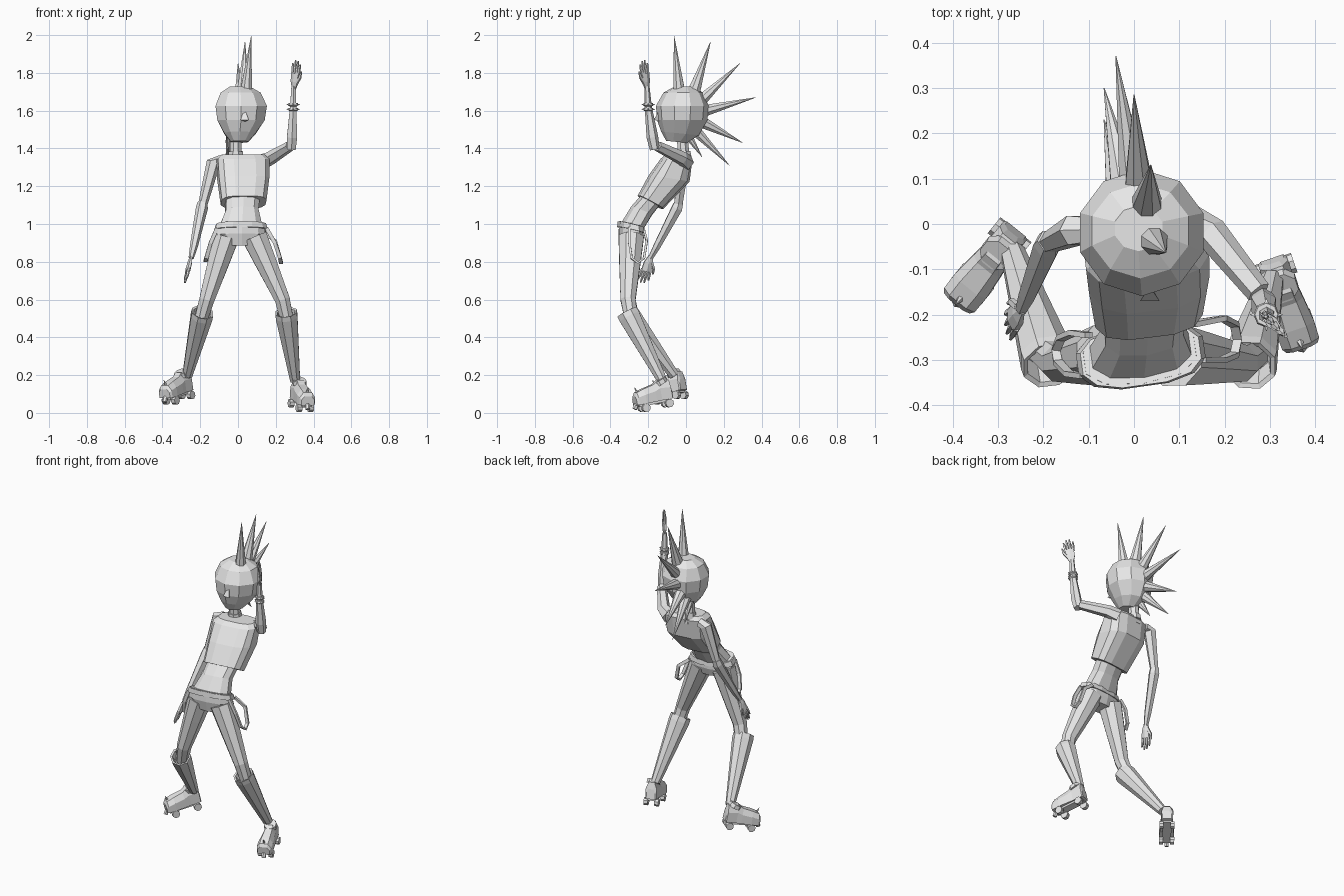
import bpy, bmesh, math
from mathutils import Vector as V, Matrix

cube = bpy.data.objects.get("Cube")
if cube:
    bpy.data.objects.remove(cube, do_unlink=True)

grey = bpy.data.materials.new("plain grey")
grey.use_nodes = True
COLOUR = (0.8, 0.8, 0.8, 1)
grey.diffuse_color = COLOUR
for node in grey.node_tree.nodes:
    if node.type == 'BSDF_PRINCIPLED':
        node.inputs["Base Color"].default_value = COLOUR


def skin(name, rings, closed=False):
    """Join equal rings of points into one flat-shaded object."""
    bm = bmesh.new()
    rows = [[bm.verts.new(p) for p in ring] for ring in rings]
    n = len(rows[0])
    pairs = list(zip(rows, rows[1:]))
    if closed:
        pairs.append((rows[-1], rows[0]))
    else:
        bm.faces.new(rows[0])
        bm.faces.new(rows[-1])
    for a, b in pairs:
        for i in range(n):
            j = (i + 1) % n
            bm.faces.new((a[i], a[j], b[j], b[i]))
    bmesh.ops.recalc_face_normals(bm, faces=bm.faces)
    me = bpy.data.meshes.new(name)
    bm.to_mesh(me)
    bm.free()
    me.materials.append(grey)
    ob = bpy.data.objects.new(name, me)
    bpy.context.collection.objects.link(ob)
    return ob


def tube(name, pts, radii, n=6, side=(1, 0, 0), flat=1, axis=None, closed=False):
    """Limb, cone or strap: rings set square to a path."""
    pts = [V(p) for p in pts]
    rings = []
    for i, (c, r) in enumerate(zip(pts, radii)):
        if closed:
            d = pts[(i + 1) % len(pts)] - pts[i - 1]
        else:
            d = pts[min(i + 1, len(pts) - 1)] - pts[max(i - 1, 0)]
        d = (V(axis) if axis else d).normalized()
        s = V(side) - d * d.dot(V(side))
        s.normalize()
        t = d.cross(s) * flat
        angles = [math.tau * (k + 0.5) / n for k in range(n)]
        rings.append([c + r * (s * math.cos(a) + t * math.sin(a)) for a in angles])
    return skin(name, rings, closed)


def loft(name, rows, n=10, power=1.0, yaw=0):
    """Body part from ovals (cx, cy, cz, rx, ry, tilt), turned about z."""
    def bend(v):
        return math.copysign(abs(v) ** power, v)
    turn = Matrix.Rotation(math.radians(yaw), 3, 'Z')
    rings = []
    for cx, cy, cz, rx, ry, tilt in rows:
        ring = []
        for k in range(n):
            a = math.tau * (k + 0.5) / n
            y = ry * bend(math.sin(a))
            ring.append(V((cx, cy, cz)) + turn @ V((rx * bend(math.cos(a)), y, tilt * y)))
        rings.append(ring)
    return skin(name, rings)


# Head, nose and neck
loft("head", [(.01, -.01, 1.728, .055, .05, 0), (.014, -.015, 1.695, .112, .105, 0),
              (.017, -.019, 1.625, .143, .14, 0), (.016, -.02, 1.55, .132, .133, 0),
              (.01, -.032, 1.48, .088, .1, -.1), (.008, -.05, 1.435, .048, .055, -.1)], 10)
tube("nose", [(.035, -.158, 1.548), (.035, -.14, 1.605)], [.025, .003], 3, side=(0, -1, 0))
tube("neck", [(-.012, -.01, 1.32), (-.012, -.02, 1.47)], [.036, .03], 8)
tube("collar", [(-.012, -.012, 1.35), (-.012, -.014, 1.385)], [.045, .04], 8)

# Row of hair spikes: base, tip, base radius
spikes = [((.042, -.035, 1.69), (.07, -.063, 1.995), .035),
          ((.027, .035, 1.68), (.037, .13, 1.965), .039),
          ((.012, .065, 1.64), (0, .285, 1.85), .036),
          ((0, .08, 1.595), (-.04, .37, 1.67), .035),
          ((-.018, .075, 1.545), (-.066, .30, 1.43), .035),
          ((-.03, .04, 1.505), (-.066, .23, 1.31), .033),
          ((-.036, .01, 1.47), (-.05, .085, 1.355), .024)]
for i, (base, tip, r) in enumerate(spikes):
    tube(f"hair_spike_{i + 1}", [base, tip], [r, .001], 8)

# Torso, bare waist and hips
loft("cropped_top", [(.028, -.045, 1.368, .115, .06, 0), (.026, -.05, 1.345, .14, .08, 0),
                     (.028, -.09, 1.24, .137, .105, -.15),
                     (.03, -.188, 1.115, .122, .064, -.55)], 12, .65, 7)
loft("waist", [(.026, -.16, 1.16, .095, .05, -.5), (.02, -.235, 1.07, .09, .056, -.4),
               (.013, -.29, .98, .12, .06, -.25)], 10, .8, 8)
loft("hips", [(.013, -.29, 1.0, .128, .062, -.25), (.013, -.292, .94, .135, .064, -.15),
              (.013, -.292, .885, .07, .05, 0)], 10, .8, 8)
loft("belt", [(.015, -.291, .998, .135, .066, -.25), (.015, -.291, .968, .145, .069, -.25)], 12, .75, 8)

# Hanging strap loops at both hips
for name, path in (
        ("left_strap", [(.15, -.30, .98), (.195, -.3, .9), (.222, -.288, .82), (.228, -.255, .795),
                        (.222, -.222, .82), (.197, -.208, .91), (.13, -.22, .96)]),
        ("right_strap", [(-.11, -.335, .98), (-.145, -.33, .9), (-.168, -.305, .82), (-.172, -.278, .805),
                         (-.162, -.252, .83), (-.135, -.24, .91), (-.10, -.245, .96)])):
    tube(name, path, [.014] * len(path), 4, flat=.6)


# Skates are built in a frame running from heel to toe
def skate(name, heel, toe):
    heel, toe = V(heel), V(toe)
    f = (toe - heel).normalized()
    s = f.cross(V((0, 0, 1))).normalized()
    u = s.cross(f)
    length = (toe - heel).length

    def at(a, b, c):
        return heel + f * a + s * b + u * c

    sections = [(-.005, .026, .06), (0, .033, .1), (.06, .034, .108), (.09, .038, .09),
                (.15, .044, .078), (length - .012, .043, .066), (length, .036, .048)]
    rings = [[at(a, -w, 0), at(a, w, 0), at(a, w, h * .6), at(a, w * .55, h),
              at(a, -w * .55, h), at(a, -w, h * .6)] for a, w, h in sections]
    skin(name + "_boot", rings)
    skin(name + "_plate", [[at(a, b * .026, c) for b, c in ((-1, -.012), (1, -.012), (1, .004), (-1, .004))]
                           for a in (.01, length - .015)])
    for a, end in ((.025, "rear"), (length - .045, "front")):
        for b, which in ((-1, "inner"), (1, "outer")):
            tube(f"{name}_{end}_{which}_wheel", [at(a, b * .02, -.022), at(a, b * .044, -.022)],
                 [.023, .023], 8, side=u)
    tube(name + "_toe_stop", [at(length - .008, 0, .005), at(length + .008, 0, -.02)], [.013, .013], 6, side=s)
    tube(name + "_toe_spike", [at(length - .025, 0, .055), at(length - .012, 0, .095)],
         [.011, .001], 5, side=s)
    tube(name + "_ankle_strap", [at(.04, 0, .085), at(.048, 0, .108)], [.04, .037], 8, side=s)


skate("left_skate", (.305, -.08, .078), (.369, -.268, .04))
skate("right_skate", (-.262, -.015, .122), (-.387, -.17, .078))

# Legs with open, flared shin covers
for name, hip, low, knee, ankle in (
        ("left", (.088, -.29, .93), (.235, -.307, .6), (.255, -.31, .53), (.303, -.125, .17)),
        ("right", (-.062, -.29, .93), (-.165, -.307, .6), (-.188, -.31, .53), (-.268, -.062, .2))):
    hip, low, knee, ankle = map(V, (hip, low, knee, ankle))
    shin = ankle - knee
    tube(name + "_thigh", [hip, hip.lerp(low, .4), low, knee + shin * .12], [.072, .061, .043, .037], 8)
    tube(name + "_shin_cover", [knee + shin * .12, knee, knee - shin * .01, knee + shin * .06, ankle],
         [.04, .05, .061, .062, .028], 8, axis=shin)


# Arms, forearm covers and hands
def hand(name, wrist, tip, side):
    wrist, tip, s = V(wrist), V(tip), V(side).normalized()
    d = tip - wrist
    tube(name + "_palm", [wrist, wrist + d * .25, wrist + d * .55], [.014, .028, .03], 6, side=s, flat=.45)
    for i, reach in enumerate((.9, 1, .97, .85)):
        off = s * (i - 1.5) * .0145
        tube(f"{name}_finger_{i + 1}", [wrist + d * .5 + off, wrist + d * .75 + off * 1.15,
                                       wrist + d * reach + off * 1.3], [.0085, .008, .004], 5, side=s)
    tube(name + "_thumb", [wrist + d * .18 + s * .012, wrist + d * .4 + s * .036, wrist + d * .6 + s * .042],
         [.01, .009, .004], 5, side=s)


tube("left_upper_arm", [(.12, 0, 1.325), (.17, -.02, 1.348), (.275, -.15, 1.412)], [.045, .037, .028],
     6, side=(0, 0, 1))
tube("left_forearm", [(.283, -.165, 1.395), (.286, -.178, 1.46), (.292, -.2, 1.62), (.295, -.207, 1.73)],
     [.026, .031, .019, .014], 6)
hand("left_hand", (.296, -.207, 1.715), (.312, -.226, 1.867), (.7, -.7, 0))

tube("right_upper_arm", [(-.09, -.012, 1.335), (-.13, -.014, 1.325), (-.19, -.042, 1.09)],
     [.03, .037, .024], 6, side=(0, 1, 0))
tube("right_forearm", [(-.187, -.037, 1.115), (-.191, -.047, 1.085), (-.234, -.155, .88), (-.248, -.188, .82)],
     [.026, .032, .021, .014], 6, side=(0, 1, 0))
hand("right_hand", (-.247, -.187, .83), (-.282, -.232, .687), (-.25, 1, -.3))

# Studded bracelets on the raised wrist
for z in (1.607, 1.632):
    centre = V((.292, -.2, z))
    around = [V((math.cos(a), math.sin(a), 0)) for a in (math.tau * k / 8 for k in range(8))]
    tube("bracelet", [centre + v * .02 for v in around], [.009] * 8, 5, side=(0, 0, 1), closed=True)
    for v in around[::2]:
        tube("bracelet_stud", [centre + v * .024, centre + v * .036], [.007, .001], 4, side=(0, 0, 1))
